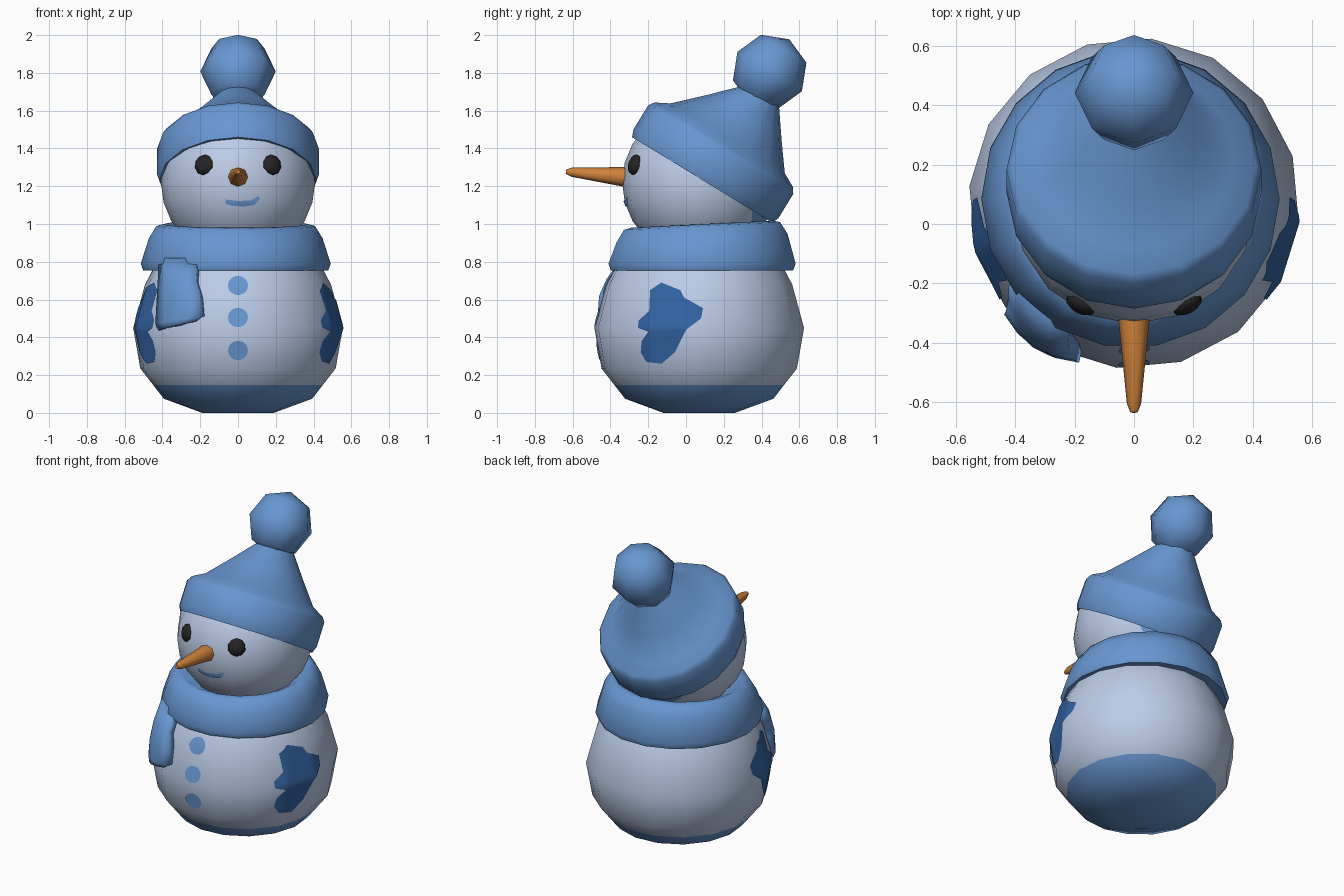
import bpy, bmesh, math
from mathutils import Vector, Matrix
from mathutils.bvhtree import BVHTree

if "Cube" in bpy.data.objects:
    bpy.data.objects.remove(bpy.data.objects["Cube"])


def material(name, r, g, b):
    lin = [((c / 255 + 0.055) / 1.055) ** 2.4 for c in (r, g, b)]
    m = bpy.data.materials.new(name)
    m.diffuse_color = (*lin, 1)
    m.use_nodes = True
    m.node_tree.nodes["Principled BSDF"].inputs["Base Color"].default_value = m.diffuse_color
    return m


SNOW = material("snow_white", 190, 206, 234)
BLUE = material("wool_blue", 104, 151, 210)
NAVY = material("mitten_blue", 50, 99, 162)
ORANGE = material("carrot_orange", 205, 128, 58)
BLACK = material("coal_black", 36, 36, 36)
TILT = Matrix.Rotation(math.radians(-31.4), 4, 'X')


def finish(name, bm, *mats):
    me = bpy.data.meshes.new(name)
    bm.to_mesh(me)
    bm.free()
    for m in mats:
        me.materials.append(m)
    ob = bpy.data.objects.new(name, me)
    bpy.context.collection.objects.link(ob)
    return ob


def lathe(profile, segs, matrix, phase=0):
    """Revolve (radius, height, y shift) points, capping both ends."""
    bm = bmesh.new()
    rings = []
    for r, z, *s in profile:
        dy = s[0] if s else 0
        rings.append([bm.verts.new((r * math.cos(phase + math.tau * i / segs),
                                    dy + r * math.sin(phase + math.tau * i / segs), z))
                      for i in range(segs)])
    for a, b in zip(rings, rings[1:]):
        for i in range(segs):
            j = (i + 1) % segs
            bm.faces.new((a[i], a[j], b[j], b[i]))
    bm.faces.new(rings[0][::-1])
    bm.faces.new(rings[-1])
    bmesh.ops.recalc_face_normals(bm, faces=bm.faces[:])
    bm.transform(matrix)
    return bm


def cut(bm, co, no):
    bmesh.ops.bisect_plane(bm, geom=bm.verts[:] + bm.edges[:] + bm.faces[:],
                           dist=1e-5, plane_co=co, plane_no=no)


def surface(ob):
    me = ob.data
    return BVHTree.FromPolygons([v.co.copy() for v in me.vertices],
                                [tuple(p.vertices) for p in me.polygons])


def decal(name, pts, place, direction, tree, mat):
    """Lay a thin outline patch on a surface by projecting it along direction."""
    bm = bmesh.new()
    d = Vector(direction)
    f = bm.faces.new([bm.verts.new(place(a, b)) for a, b in pts])
    f.normal_update()
    if f.normal.dot(d) > 0:
        f.normal_flip()
    bmesh.ops.triangulate(bm, faces=bm.faces[:])
    side = (0, 1, 0) if abs(d.x) > 0.5 else (1, 0, 0)
    for axis, k in ((side, 0), ((0, 0, 1), 1)):
        lo, hi = min(p[k] for p in pts), max(p[k] for p in pts)
        n = max(2, int((hi - lo) / 0.03))
        for i in range(1, n):
            cut(bm, Vector(axis) * (lo + (hi - lo) * i / n), axis)
    for v in bm.verts:
        hit, no, _, _ = tree.ray_cast(v.co, d)
        if hit:
            v.co = hit - d * 0.006
    return finish(name, bm, mat)


# Body: low-poly ball with a blue base
bm = lathe([(0.19, 0), (0.395, 0.075), (0.52, 0.235), (0.558, 0.45), (0.495, 0.68),
            (0.41, 0.84), (0.28, 0.95)], 16, Matrix.Translation((0, 0.07, 0)), math.radians(-6))
cut(bm, (0, 0, 0.148), (0, 0, 1))
for f in bm.faces:
    f.material_index = int(f.calc_center_median().z < 0.148)
body = finish("body", bm, SNOW, BLUE)

# Head: ball with a blue patch at the back
ball = [(0.408 * math.sin(math.pi * i / 12), -0.408 * math.cos(math.pi * i / 12))
        for i in range(2, 12)]
bm = lathe(ball, 16, Matrix.Translation((0, 0.07, 1.22)))
cut(bm, (0, 0.35, 0), (0, 1, 0))
for f in bm.faces:
    f.material_index = int(f.calc_center_median().y > 0.35)
head = finish("head", bm, SNOW, BLUE)

# Scarf ring, slightly raised at the back
scarf = [(0.30, 0.16), (0.38, 0.205), (0.42, 0.195), (0.46, 0.13),
         (0.503, 0.0), (0.49, -0.035), (0.42, -0.03)]
bm = lathe(scarf, 18, Matrix.Translation((-0.012, 0.085, 0.79)))
for v in bm.verts:
    if v.co.z > 0.9:
        v.co.z += 0.05 * v.co.y
finish("scarf", bm, BLUE)

# Scarf tail: curved panel of rows (left x y z, right x y z)
rows = [((-0.42, -0.31, 0.435), (-0.22, -0.455, 0.485)),
        ((-0.438, -0.305, 0.47), (-0.185, -0.468, 0.51)),
        ((-0.432, -0.295, 0.58), (-0.20, -0.46, 0.62)),
        ((-0.425, -0.25, 0.70), (-0.222, -0.42, 0.71)),
        ((-0.42, -0.17, 0.82), (-0.215, -0.34, 0.82))]
bm = bmesh.new()
grid = []
for l, r in rows:
    l, r = Vector(l), Vector(r)
    bulge = Vector((-0.57, -0.82, 0)) * 0.04
    grid.append([bm.verts.new(l.lerp(r, t) + bulge * (4 * t * (1 - t)))
                 for t in (0, 0.25, 0.5, 0.75, 1)])
for a, b in zip(grid, grid[1:]):
    for i in range(4):
        bm.faces.new((a[i], a[i + 1], b[i + 1], b[i]))
tail = finish("scarf_tail", bm, BLUE)
sol = tail.modifiers.new("thickness", 'SOLIDIFY')
sol.thickness, sol.offset = 0.07, -1

# Hat: turned-up brim and leaning cone, tilted back
hat = [(0.36, 0.06), (0.40, 0.0), (0.435, -0.008), (0.45, 0.03), (0.45, 0.18), (0.43, 0.21),
       (0.355, 0.25), (0.235, 0.385, 0.018), (0.112, 0.53, 0.037), (0.05, 0.61, 0.05)]
bm = lathe(hat, 16, Matrix.Translation((0, 0.09, 1.24)) @ TILT @ Matrix.Diagonal((0.955, 1, 1, 1)))
finish("hat", bm, BLUE)

# Pompom
bm = bmesh.new()
bmesh.ops.create_uvsphere(bm, u_segments=8, v_segments=4, radius=0.2,
                          matrix=Matrix.Translation((0, 0.443, 1.807)) @ TILT)
finish("pompom", bm, BLUE)

# Carrot nose, pointing forward and slightly up
aim = Vector((0, -0.34, 0.03)).to_track_quat('Z', 'Y').to_matrix().to_4x4()
bm = lathe([(0.055, 0), (0.052, 0.03), (0.024, 0.31), (0.012, 0.34)], 8,
           Matrix.Translation((0, -0.297, 1.247)) @ aim)
finish("nose", bm, ORANGE)

# Coal eyes, flattened against the head
for side, label in ((-1, "left"), (1, "right")):
    pos = Vector((0.178 * side, -0.27, 1.313))
    look = (pos - Vector((0, 0.07, 1.22))).to_track_quat('Z', 'Y').to_matrix().to_4x4()
    bm = bmesh.new()
    bmesh.ops.create_uvsphere(bm, u_segments=10, v_segments=6, radius=0.056,
                              matrix=Matrix.Translation(pos) @ look @ Matrix.Diagonal((1, 1, 0.55, 1)))
    finish("eye_" + label, bm, BLACK)

# Painted buttons, mouth and mittens
body_tree, head_tree = surface(body), surface(head)
front = lambda a, b: (a, -2, b)
for i, z in enumerate((0.675, 0.505, 0.33)):
    disc = [(0.053 * math.cos(math.tau * k / 20), z + 0.051 * math.sin(math.tau * k / 20))
            for k in range(20)]
    decal(f"button_{i + 1}", disc, front, (0, 1, 0), body_tree, BLUE)

mouth = [(-0.065, 1.13), (0.0, 1.122), (0.065, 1.125), (0.11, 1.147), (0.116, 1.13),
         (0.085, 1.1), (0.03, 1.092), (-0.03, 1.096), (-0.065, 1.107)]
decal("mouth", mouth, front, (0, 1, 0), head_tree, BLUE)

mitten = [(-0.255, 0.45), (-0.25, 0.49), (-0.195, 0.54), (-0.19, 0.65), (-0.13, 0.69),
          (-0.03, 0.65), (-0.01, 0.61), (0.09, 0.555), (0.08, 0.5), (0.0, 0.44),
          (-0.06, 0.32), (-0.13, 0.26), (-0.21, 0.27), (-0.24, 0.32), (-0.235, 0.38), (-0.2, 0.43)]
for side, label in ((-1, "left"), (1, "right")):
    decal("mitten_" + label, mitten, lambda a, b: (2 * side, a, b), (-side, 0, 0), body_tree, NAVY)

# Smooth shading with kept sharp edges
for ob in bpy.context.collection.objects:
    ob.select_set(True)
    bpy.context.view_layer.objects.active = ob
bpy.ops.object.shade_smooth_by_angle(angle=math.radians(65))
